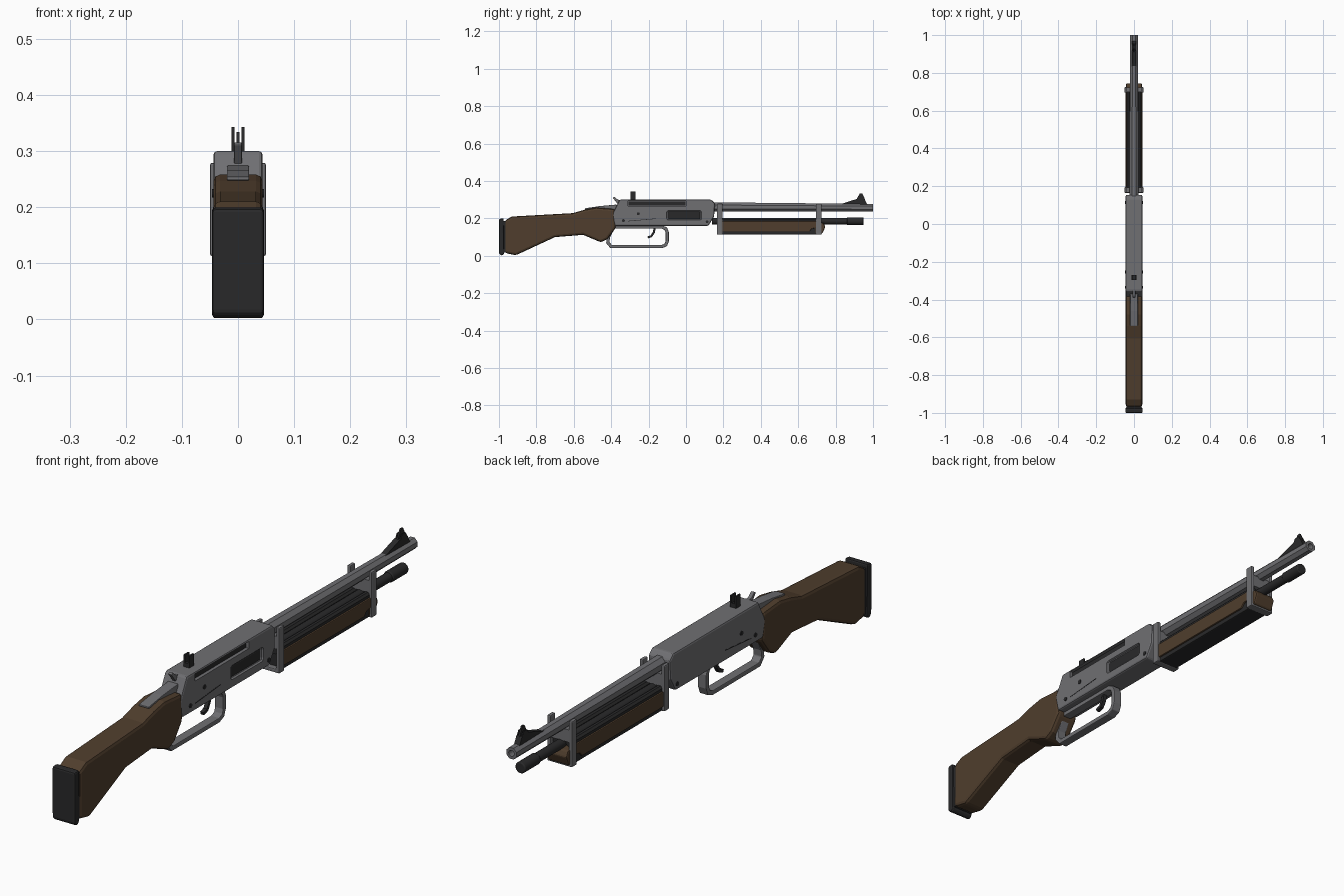
import bpy
import bmesh
from math import pi
from mathutils import Matrix, Vector

if "Cube" in bpy.data.objects:
    bpy.data.objects.remove(bpy.data.objects["Cube"])


def material(name, rgb, rough=0.5):
    m = bpy.data.materials.new(name)
    m.use_nodes = True
    m.diffuse_color = (*rgb, 1)
    node = next(n for n in m.node_tree.nodes if n.type == "BSDF_PRINCIPLED")
    node.inputs["Base Color"].default_value = (*rgb, 1)
    node.inputs["Roughness"].default_value = rough
    return m


STEEL = material("grey steel", (0.16, 0.16, 0.17))
DARK = material("blackened metal", (0.022, 0.022, 0.023))
WOOD = material("brown wood", (0.08, 0.048, 0.026))


def finish(name, bm, mat, bevel=0.0, segments=2):
    bmesh.ops.recalc_face_normals(bm, faces=bm.faces)
    mesh = bpy.data.meshes.new(name)
    bm.to_mesh(mesh)
    bm.free()
    mesh.materials.append(mat)
    obj = bpy.data.objects.new(name, mesh)
    bpy.context.collection.objects.link(obj)
    if bevel:
        mod = obj.modifiers.new("soft edges", "BEVEL")
        mod.width, mod.segments = bevel, segments
        mod.limit_method, mod.angle_limit = "ANGLE", 0.6
    return obj


def prism(name, outline, half, mat, bevel=0.0, x=0.0):
    """Side outline in (y, z), extruded across x."""
    bm = bmesh.new()
    face = bm.faces.new([bm.verts.new((x - half, y, z)) for y, z in outline])
    ext = bmesh.ops.extrude_face_region(bm, geom=[face])["geom"]
    verts = [v for v in ext if isinstance(v, bmesh.types.BMVert)]
    bmesh.ops.translate(bm, verts=verts, vec=(2 * half, 0, 0))
    return finish(name, bm, mat, bevel)


def box(name, x, y, z, mat, bevel=0.0):
    """Block from (low, high) ranges."""
    return prism(name, [(y[0], z[0]), (y[1], z[0]), (y[1], z[1]), (y[0], z[1])],
                 (x[1] - x[0]) / 2, mat, bevel, sum(x) / 2)


def rod(name, start, end, r1, r2, mat, sides=16, bevel=0.0):
    """Cylinder or cone between two points."""
    a, b = Vector(start), Vector(end)
    turn = (b - a).to_track_quat("Z", "Y").to_matrix().to_4x4()
    bm = bmesh.new()
    bmesh.ops.create_cone(bm, cap_ends=True, segments=sides, radius1=r1, radius2=r2,
                          depth=(b - a).length,
                          matrix=Matrix.Translation((a + b) / 2) @ turn @ Matrix.Rotation(pi / sides, 4, "Z"))
    return finish(name, bm, mat, bevel)


def band(name, path, thick, half, mat, place, bevel=0.0):
    """Flat bar that follows a 2D path; place(u, v, w) maps it to 3D."""
    bm = bmesh.new()
    pts = [Vector(p) for p in path]
    rings = []
    for i, p in enumerate(pts):
        before = (p - pts[i - 1]).normalized() if i else (pts[1] - p).normalized()
        after = (pts[i + 1] - p).normalized() if i < len(pts) - 1 else before
        t = (before + after).normalized()
        n = Vector((-t.y, t.x)) * thick / 2 / max(t.dot(before), 0.5)
        rings.append([bm.verts.new(place(*(p + n * s), w))
                      for s, w in ((1, half), (1, -half), (-1, -half), (-1, half))])
    for a, b in zip(rings, rings[1:]):
        for k in range(4):
            bm.faces.new((a[k], a[k - 1], b[k - 1], b[k]))
    bm.faces.new(rings[0])
    bm.faces.new(rings[-1])
    return finish(name, bm, mat, bevel)


def cut(obj, cutters):
    for c in cutters:
        mod = obj.modifiers.new("pocket", "BOOLEAN")
        mod.object, mod.operation, mod.solver = c, "DIFFERENCE", "EXACT"
    graph = bpy.context.evaluated_depsgraph_get()
    mesh = bpy.data.meshes.new_from_object(obj.evaluated_get(graph))
    obj.modifiers.clear()
    obj.data = mesh
    for c in cutters:
        bpy.data.objects.remove(c)


# Stock, butt pad and tang
prism("stock", [(-0.968, 0.19), (-0.93, 0.21), (-0.605, 0.228), (-0.54, 0.247), (-0.48, 0.258),
                (-0.38, 0.25), (-0.375, 0.15), (-0.42, 0.09), (-0.455, 0.072), (-0.55, 0.112),
                (-0.70, 0.10), (-0.91, 0.003), (-0.968, 0.015)], 0.044, WOOD, 0.012)
box("pad_spacer", (-0.04, 0.04), (-0.977, -0.963), (0.018, 0.185), DARK)
prism("butt_pad", [(-1, 0.197), (-0.975, 0.2), (-0.972, 0.01), (-0.985, 0), (-1, 0.012)],
      0.046, DARK, 0.006)
prism("tang", [(-0.54, 0.248), (-0.54, 0.254), (-0.46, 0.266), (-0.37, 0.274), (-0.37, 0.24),
               (-0.46, 0.245)], 0.02, STEEL, 0.002)

# Receiver with a bolt slot and a loading port on its left side
receiver = prism("receiver", [(-0.38, 0.16), (-0.395, 0.22), (-0.355, 0.3), (0.135, 0.3),
                              (0.155, 0.28), (0.15, 0.21), (0.12, 0.16)], 0.044, STEEL, 0.007)
cut(receiver, [box("slot_cutter", (0.03, 0.08), (-0.31, 0.0), (0.267, 0.293), STEEL),
               box("port_cutter", (0.034, 0.08), (-0.105, 0.085), (0.19, 0.243), STEEL, 0.012)])
box("bolt", (0.02, 0.034), (-0.308, -0.002), (0.269, 0.291), DARK)
box("loading_gate", (0.02, 0.038), (-0.095, 0.075), (0.196, 0.237), DARK, 0.004)
for side in (-1, 1):
    for y, z in ((-0.255, 0.225), (-0.335, 0.188), (0.113, 0.182)):
        rod("receiver_pin", (side * 0.04, y, z), (side * 0.0465, y, z), 0.008, 0.008, DARK, 12)
    prism("side_groove", [(-0.31, 0.184), (-0.16, 0.197), (-0.16, 0.2), (-0.31, 0.187)],
          0.001, DARK, 0, side * 0.0438)
prism("hammer", [(-0.36, 0.27), (-0.392, 0.311), (-0.382, 0.316), (-0.365, 0.3), (-0.34, 0.298),
                 (-0.34, 0.27)], 0.007, STEEL, 0.002)
for side in (-1, 1):
    box("rear_sight", sorted((side * 0.006, side * 0.012)), (-0.296, -0.27), (0.295, 0.343), DARK)
box("rear_sight_base", (-0.012, 0.012), (-0.296, -0.27), (0.297, 0.315), DARK)

# Trigger and guard
band("trigger_guard", [(-0.385, 0.157), (-0.415, 0.1), (-0.418, 0.07), (-0.4, 0.049),
                       (-0.13, 0.049), (-0.108, 0.058), (-0.1, 0.08), (-0.1, 0.125),
                       (-0.108, 0.145), (-0.13, 0.154), (-0.38, 0.154)],
     0.017, 0.017, STEEL, lambda u, v, w: (w, u, v), 0.003)
band("trigger", [(-0.165, 0.158), (-0.172, 0.125), (-0.185, 0.105), (-0.205, 0.098)],
     0.011, 0.007, DARK, lambda u, v, w: (w, u, v))

# Barrel with bore and front sight
barrel = rod("barrel", (0, 0.14, 0.261), (0, 1, 0.257), 0.027, 0.022, STEEL, 8)
cut(barrel, [rod("bore_cutter", (0, 0.95, 0.257), (0, 1.1, 0.257), 0.011, 0.011, STEEL, 16)])
prism("sight_ramp", [(0.83, 0.27), (0.83, 0.277), (0.91, 0.303), (0.955, 0.303), (0.972, 0.27)],
      0.011, DARK)
prism("sight_blade", [(0.91, 0.3), (0.93, 0.334), (0.942, 0.334), (0.958, 0.3)], 0.003, DARK)
for side in (-1, 1):
    prism("sight_ear", [(0.915, 0.3), (0.925, 0.318), (0.945, 0.318), (0.955, 0.3)],
          0.002, DARK, 0, side * 0.009)

# Magazine tube and end cap
tube = rod("magazine_tube", (0, 0.14, 0.185), (0, 0.9, 0.185), 0.017, 0.017, DARK, 20)
cap = rod("magazine_cap", (0, 0.86, 0.185), (0, 0.95, 0.185), 0.0205, 0.0205, DARK, 20, 0.004)

# Fore-end: dark carrier, side rails and wooden grips
box("fore_end_carrier", (-0.04, 0.04), (0.185, 0.7), (0.114, 0.187), DARK, 0.004)
for side in (-1, 1):
    rod("carrier_rail", (side * 0.028, 0.17, 0.19), (side * 0.028, 0.71, 0.19), 0.013, 0.013, DARK, 8)
    prism("fore_end_grip", [(0.19, 0.13), (0.66, 0.13), (0.672, 0.145), (0.7, 0.15), (0.7, 0.185),
                            (0.19, 0.185)], 0.006, WOOD, 0.003, side * 0.04)
prism("fore_end_nose", [(0.69, 0.12), (0.73, 0.12), (0.745, 0.155), (0.735, 0.175), (0.69, 0.18)],
      0.042, WOOD, 0.005)

# U-shaped barrel brackets
for y in (0.18, 0.71):
    band("bracket", [(-0.043, 0.279), (-0.043, 0.12), (0.043, 0.12), (0.043, 0.279)],
         0.014, 0.015, STEEL, lambda u, v, w, y=y: (u, y + w, v), 0.004)
    box("bracket_bridge", (-0.04, 0.04), (y - 0.012, y + 0.012), (0.2, 0.245), STEEL)

# Smooth only the round tubes
bpy.ops.object.select_all(action="DESELECT")
for o in (tube, cap):
    o.select_set(True)
bpy.context.view_layer.objects.active = tube
bpy.ops.object.shade_smooth_by_angle()
